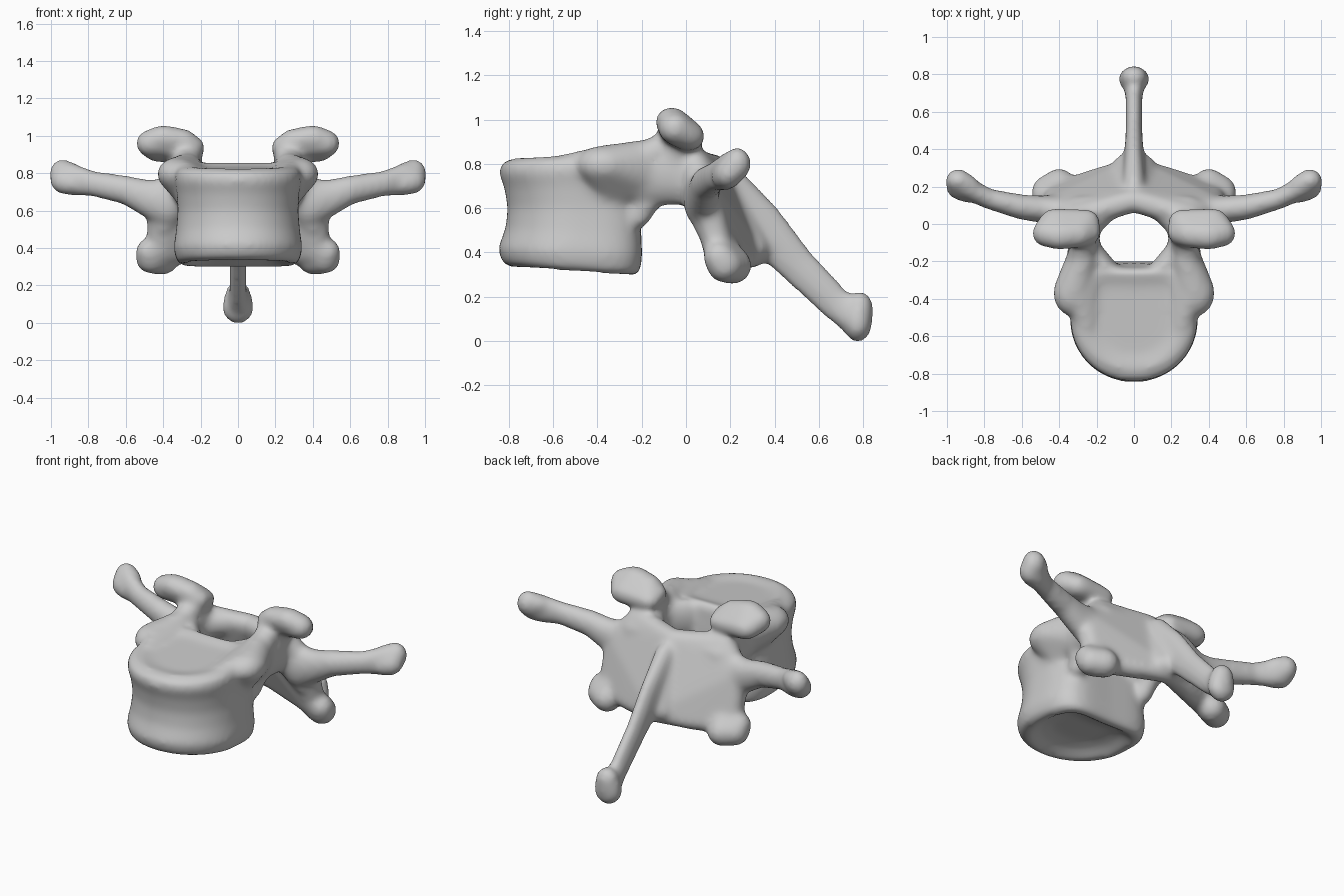
import bpy, bmesh, math

bone = bmesh.new()          # collects all closed part shells before fusing
INFLATE = 0.009             # makes up for shrinkage of the final smoothing

# unit sphere sample points used by every rounded hull
tmp = bmesh.new()
bmesh.ops.create_icosphere(tmp, subdivisions=3, radius=1)
BALL = [v.co.copy() for v in tmp.verts]
tmp.free()


def add_shell(bm):
    bmesh.ops.recalc_face_normals(bm, faces=bm.faces[:])
    me = bpy.data.meshes.new("shell")
    bm.to_mesh(me)
    bm.free()
    bone.from_mesh(me)
    bpy.data.meshes.remove(me)


def hull(*balls, side=1):
    """Convex skin around ellipsoids given as (centre, radius or radii)."""
    bm = bmesh.new()
    for c, r in balls:
        r = r if isinstance(r, tuple) else (r, r, r)
        for p in BALL:
            q = [c[i] + p[i] * (r[i] + INFLATE) for i in range(3)]
            bm.verts.new((q[0] * side, q[1], q[2]))
    bmesh.ops.convex_hull(bm, input=bm.verts[:])
    bmesh.ops.delete(bm, geom=[v for v in bm.verts if not v.link_faces], context='VERTS')
    add_shell(bm)


def chain(balls, side=1):
    for a, b in zip(balls, balls[1:]):
        hull(a, b, side=side)


# vertebral body: waisted drum with dished ends (z, half width, front y, back y)
levels = [(.375, .15, -.62, -.36), (.355, .22, -.70, -.28), (.31, .285, -.78, -.21),
          (.33, .328, -.83, -.17), (.40, .345, -.85, -.16), (.50, .33, -.815, -.165),
          (.60, .322, -.805, -.17), (.70, .328, -.82, -.18), (.77, .34, -.843, -.19),
          (.82, .33, -.838, -.195), (.845, .28, -.78, -.22), (.825, .20, -.70, -.30)]
N = 64
bm = bmesh.new()
rings = []
for z, w, yf, yb in levels:
    ring = []
    mid, d = (yf + yb) / 2, (yb - yf) / 2
    tilt = -.07 + .13 * (z - .33) / .5
    for i in range(N):
        a = math.tau * i / N
        c, s = math.cos(a), math.sin(a)
        e = 2 / (2.05 if s < 0 else 3.2)
        x = w * math.copysign(abs(c) ** e, c)
        y = mid + d * math.copysign(abs(s) ** e, s)
        if s > 0:                       # hollow back wall facing the canal
            y -= .04 * s ** 2 * max(0, 1 - (x / w) ** 2)
        ring.append(bm.verts.new((x, y, z + (y + .5) * tilt)))
    rings.append(ring)
for lo, hi in zip(rings, rings[1:]):
    for i in range(N):
        bm.faces.new((lo[i], lo[(i + 1) % N], hi[(i + 1) % N], hi[i]))
bm.faces.new(rings[0][::-1])
bm.faces.new(rings[-1])
add_shell(bm)

for s in (1, -1):
    # raised side lips of the body
    hull(((.33, -.37, .795), (.095, .115, .08)), ((.275, -.2, .78), (.085, .07, .12)),
         ((.25, -.34, .66), .06), side=s)
    hull(((.31, -.37, .815), .06), ((.25, -.55, .785), .05), ((.24, -.30, .81), .05), side=s)
    # pedicle, with fillets that round the canal and the notch below
    hull(((.265, -.2, .76), (.075, .08, .14)), ((.275, 0, .76), (.08, .09, .14)), side=s)
    hull(((.245, -.215, .56), .045), ((.255, -.16, .65), .05), side=s)
    hull(((.15, -.235, .74), (.05, .05, .11)), ((.23, -.14, .74), (.05, .05, .11)), side=s)
    hull(((.11, .105, .77), .05), ((.22, .0, .77), (.055, .05, .07)),
         ((.3, .08, .75), .06), side=s)
    hull(((.30, .04, .66), .055), ((.40, .10, .52), .055), ((.36, .08, .62), .06), side=s)
    # upper joint pad on its neck
    hull(((.275, -.04, .83), (.08, .08, .07)), ((.29, -.02, .92), (.08, .075, .05)), side=s)
    hull(((.28, -.16, .84), .065), ((.265, -.06, .895), .06), side=s)
    hull(((.245, -.045, .94), (.06, .06, .05)), ((.25, .01, .92), (.06, .06, .05)),
         ((.30, -.055, .975), (.07, .065, .055)), ((.40, -.065, .99), (.075, .065, .06)),
         ((.47, -.05, .96), (.068, .065, .065)), ((.42, .012, .925), (.08, .065, .06)), side=s)
    # lamina
    hull(((0, .125, .78), .055), ((.30, .04, .80), .06), ((.42, .085, .66), .06),
         ((.42, .155, .38), .06), ((.2, .24, .375), .05), ((0, .30, .39), .05), side=s)
    # lower joint knob
    hull(((.475, .15, .38), .065), ((.465, .175, .345), .075), ((.40, .215, .34), .075),
         ((.38, .16, .42), .06), side=s)
    # transverse process with flared, drooping root
    chain([((.38, .07, .64), (.1, .075, .12)), ((.50, .08, .67), (.06, .065, .09)),
           ((.60, .09, .71), (.05, .06, .07)), ((.78, .135, .745), (.05, .046, .06)),
           ((.90, .195, .77), (.055, .05, .08))], s)
    hull(((.89, .175, .745), .055), ((.93, .19, .755), (.065, .055, .06)),
         ((.94, .232, .80), (.06, .055, .068)), ((.88, .205, .80), .045), side=s)

# spinous process: thin sloping blade with a swollen tip
chain([((0, .20, .69), (.055, .08, .09)), ((0, .34, .52), (.045, .1, .105)),
       ((0, .50, .345), (.036, .075, .085)), ((0, .68, .165), (.036, .068, .07)),
       ((0, .77, .10), (.055, .06, .08))])
hull(((0, .775, .082), (.078, .058, .08)), ((0, .785, .155), (.06, .052, .062)))
# ridge flare where the blade meets the lamina
hull(((0, .19, .64), (.09, .055, .10)), ((0, .33, .42), (.10, .045, .06)))

# fuse everything into one smooth bone
mesh = bpy.data.meshes.new("vertebra")
bone.to_mesh(mesh)
bone.free()
obj = bpy.data.objects.new("vertebra", mesh)
bpy.context.collection.objects.link(obj)
rm = obj.modifiers.new("fuse", 'REMESH')
rm.mode = 'VOXEL'
rm.voxel_size = 0.0145
rm.use_smooth_shade = True
sm = obj.modifiers.new("soften", 'SMOOTH')
sm.factor = 0.5
sm.iterations = 22
